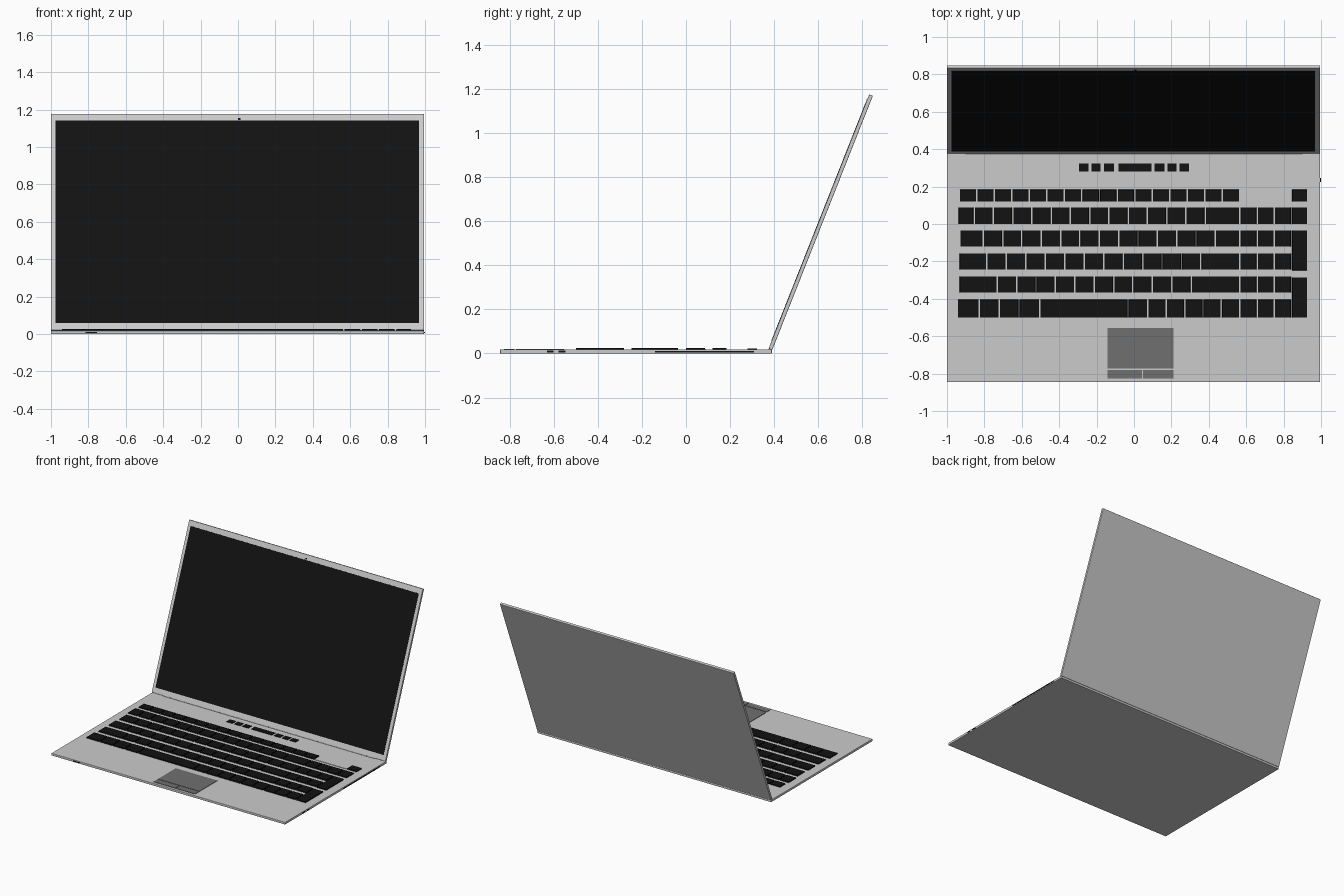
import bpy, bmesh, math
from mathutils import Matrix, Vector

if "Cube" in bpy.data.objects:
    bpy.data.objects.remove(bpy.data.objects["Cube"])


def material(name, shade):
    m = bpy.data.materials.new(name)
    m.diffuse_color = (shade, shade, shade, 1)
    m.use_nodes = True
    m.node_tree.nodes["Principled BSDF"].inputs["Base Color"].default_value = m.diffuse_color
    return m


black = material("black_plastic", 0.006)
dark = material("pad_grey", 0.16)


def boxes(name, spans, mat=None, taper=0.0, bevel=0.0):
    """One object holding a box per (x0, x1, y0, y1, z0, z1); taper pulls the top in."""
    bm = bmesh.new()
    for x0, x1, y0, y1, z0, z1 in spans:
        centre = Vector(((x0 + x1) / 2, (y0 + y1) / 2, (z0 + z1) / 2))
        size = Matrix.Diagonal((x1 - x0, y1 - y0, z1 - z0, 1))
        made = bmesh.ops.create_cube(bm, size=1, matrix=Matrix.Translation(centre) @ size)
        for v in made["verts"]:
            if taper and v.co.z > centre.z:
                v.co.x -= math.copysign(taper, v.co.x - centre.x)
                v.co.y -= math.copysign(taper, v.co.y - centre.y)
    mesh = bpy.data.meshes.new(name)
    bm.to_mesh(mesh)
    bm.free()
    obj = bpy.data.objects.new(name, mesh)
    bpy.context.collection.objects.link(obj)
    if mat:
        mesh.materials.append(mat)
    if bevel:
        mod = obj.modifiers.new("edge_bevel", "BEVEL")
        mod.width, mod.segments = bevel, 2
    return obj


LEFT, RIGHT, FRONT, BACK, TOP = -1.0, 0.994, -0.845, 0.39, 0.018
KEY_TOP = 0.026
GAP = 0.0035

# base slab
boxes("base", [(LEFT, RIGHT, FRONT, BACK, 0, TOP)], bevel=0.003)


def steps(a, b, n):
    return [a + (b - a) * i / n for i in range(n + 1)]


def key_row(name, edges, y0, y1, mat=black):
    boxes(name, [(a + GAP, b - GAP, y0, y1, TOP - 0.004, KEY_TOP)
                 for a, b in zip(edges, edges[1:])], mat, taper=0.001)


# main keyboard rows: key boundaries along x, then front and back y
rows = {
    "function_row": (steps(-0.935, 0.566, 16), 0.12, 0.184),
    "number_row": ([-0.941] + steps(-0.855, 0.38, 12) + [0.566], 0.0, 0.088),
    "upper_letter_row": ([-0.931] + steps(-0.806, 0.435, 12) + [0.566], -0.12, -0.035),
    "home_row": ([-0.936] + steps(-0.787, 0.358, 11) + [0.566], -0.243, -0.158),
    "lower_letter_row": ([-0.936] + steps(-0.731, 0.305, 10) + [0.566], -0.367, -0.281),
    "space_row": ([-0.946, -0.828, -0.72, -0.615, -0.504, -0.032]
                  + steps(0.073, 0.566, 5), -0.5, -0.404),
}
for name, (edges, y0, y1) in rows.items():
    key_row(name, edges, y0, y1)
    if name != "function_row":
        key_row("keypad_" + name, steps(0.566, 0.842, 3), y0, y1)

# keypad right column, with two double-height keys
for name, y0, y1 in (("keypad_corner_key", 0.12, 0.184), ("keypad_minus_key", 0.0, 0.088),
                     ("keypad_plus_key", -0.248, -0.035), ("keypad_enter_key", -0.5, -0.286)):
    key_row(name, [0.842, 0.93], y0, y1)

# grey indicator strip beside the function row
boxes("indicator_strip", [(0.57, 0.84, 0.12, 0.184, TOP - 0.003, TOP + 0.003)])

# media buttons above the keyboard
media = [(-0.295, -0.243), (-0.228, -0.178), (-0.16, -0.108), (-0.083, 0.093),
         (0.11, 0.162), (0.178, 0.228), (0.243, 0.294)]
boxes("media_buttons", [(a, b, 0.28, 0.323, TOP - 0.003, TOP + 0.004) for a, b in media], black)

# touchpad and its two buttons
boxes("touchpad", [(-0.142, 0.212, -0.772, -0.555, TOP - 0.003, TOP + 0.003)], dark)
boxes("touchpad_buttons", [(-0.142, 0.043, -0.826, -0.78, TOP - 0.003, TOP + 0.003),
                           (0.047, 0.212, -0.826, -0.78, TOP - 0.003, TOP + 0.003)], dark)

# disc drive slot, its button and the ports on the right side
boxes("disc_drive", [(RIGHT - 0.004, RIGHT + 0.001, -0.142, 0.31, 0.005, 0.012)], black)
boxes("disc_drive_button", [(RIGHT - 0.003, 1.0, 0.225, 0.245, 0.006, 0.011)], black)
boxes("side_ports", [(RIGHT - 0.004, RIGHT + 0.001, a, b, 0.004, 0.013)
                     for a, b in ((-0.632, -0.603), (-0.58, -0.548))], black)

# slot on the front edge
boxes("front_slot", [(-0.815, -0.755, FRONT - 0.001, FRONT + 0.004, 0.005, 0.012)], black)

# lid, modelled upright with its front at y = 0, then leaned back on the hinge line
H = 1.243
lid_parts = [
    boxes("lid", [(LEFT, RIGHT, 0, 0.018, 0, H)], bevel=0.003),
    boxes("screen", [(-0.976, 0.969, -0.0015, 0.006, 0.04, 1.203)], black),
    boxes("webcam", [(-0.001, 0.013, -0.0015, 0.004, 1.208, 1.218)], black),
]
for part in lid_parts:
    part.location = (0, 0.375, 0.022)
    part.rotation_euler = (math.radians(-21.6), 0, 0)

# hinge bar between base and lid
bpy.ops.mesh.primitive_cylinder_add(vertices=16, radius=0.006, depth=1.8,
                                    location=(0, 0.381, 0.019),
                                    rotation=(0, math.pi / 2, 0))
hinge = bpy.context.object
hinge.name = "hinge_bar"
bpy.ops.object.shade_smooth_by_angle()
